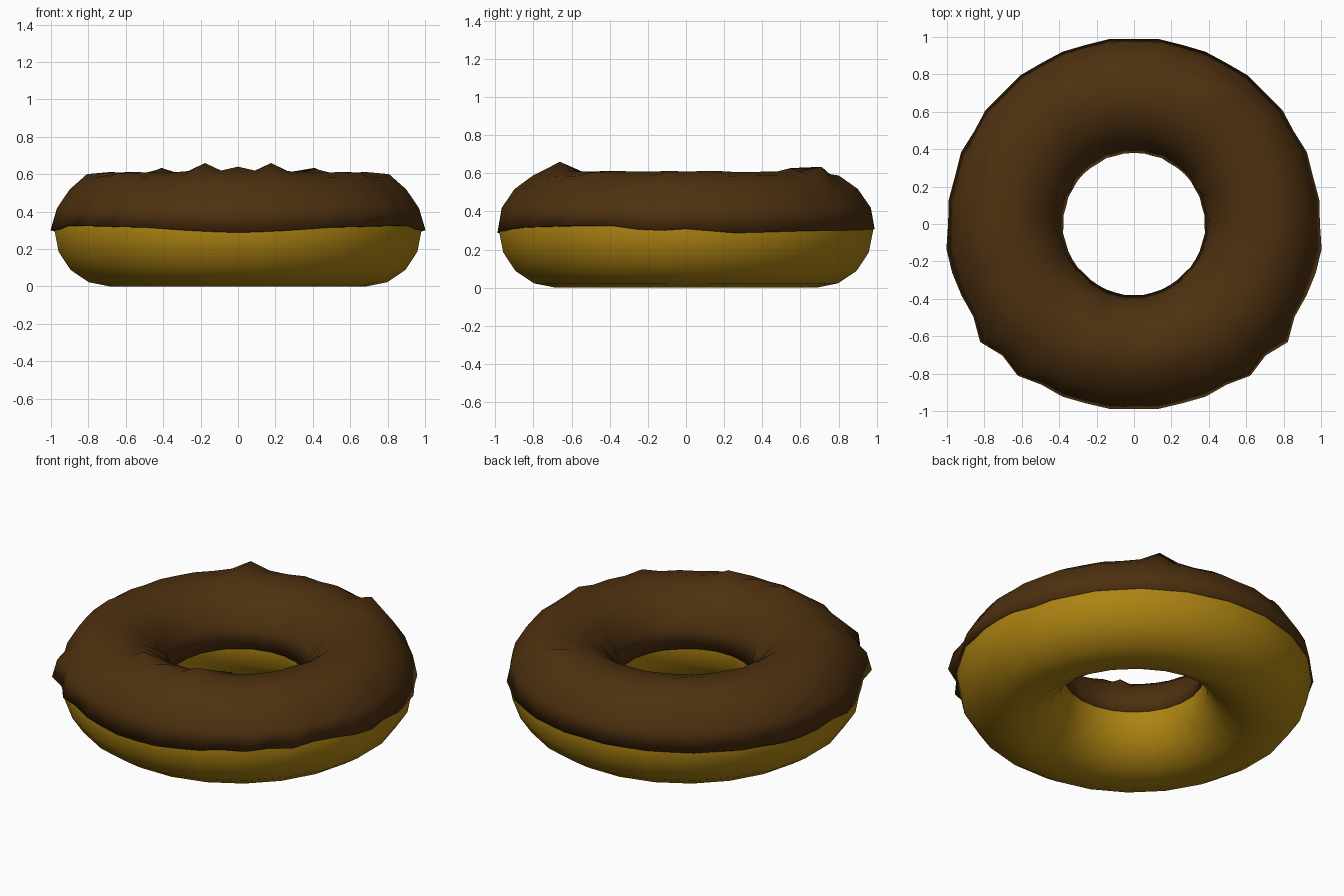
import bpy, bmesh, math, random

if "Cube" in bpy.data.objects:
    bpy.data.objects.remove(bpy.data.objects["Cube"])

R, r, ZC = 0.69, 0.30, 0.30      # ring radius, tube radius, tube centre height
CHORD = math.cos(math.radians(7.5))
random.seed(4)


def material(name, col):
    m = bpy.data.materials.new(name)
    m.diffuse_color = (*col, 1)
    m.use_nodes = True
    m.node_tree.nodes["Principled BSDF"].inputs["Base Color"].default_value = m.diffuse_color
    return m


def ring_mesh(name, n, rows, point, closed, mat):
    """Sweep rows of points around n steps; point(i, j) gives a position."""
    bm = bmesh.new()
    v = [[bm.verts.new(point(i, j)) for j in range(rows)] for i in range(n)]
    for i in range(n):
        a, b = v[i], v[(i + 1) % n]
        for j in range(rows if closed else rows - 1):
            k = (j + 1) % rows
            bm.faces.new((a[j], b[j], b[k], a[k]))
    bmesh.ops.recalc_face_normals(bm, faces=bm.faces)
    me = bpy.data.meshes.new(name)
    bm.to_mesh(me)
    bm.free()
    me.materials.append(mat)
    for p in me.polygons:
        p.use_smooth = True
    ob = bpy.data.objects.new(name, me)
    bpy.context.collection.objects.link(ob)
    return ob


def place(ang, phi, rad, flat=1.0):
    """ang measured from the front, phi around the tube (0 outer, 90 top)."""
    a, p = math.radians(ang), math.radians(phi)
    d = (R + rad * math.cos(p)) * flat
    return (d * math.sin(a), -d * math.cos(a), ZC + rad * math.sin(p))


# dough ring
ring_mesh("dough_ring", 24, 16,
          lambda i, j: place(7.5 + 15 * i, 22.5 * j, r), True,
          material("golden dough", (0.42, 0.23, 0.006)))

# lumps in the icing: angle from front, tube angle, height
LUMPS = [(0, 90, .032), (15, 90, .05), (22.5, 112.5, .012), (37.5, 22.5, .035),
         (37.5, 0, .02), (52.5, 22.5, .03), (52.5, 0, .035), (75, 0, .015),
         (82.5, 0, .014), (52.5, 67.5, .02), (82.5, 67.5, .014),
         (150, 67.5, .05), (142.5, 90, .015), (30, 135, .03),
         (45, 157.5, .02), (120, 157.5, .015), (67.5, 112.5, .012)]
# icing edge height by angle from front
EDGE = [(0, .288), (12, .295), (30, .315), (60, .325), (72, .322), (77, .295),
        (82, .296), (85, .315), (90, .308), (105, .287), (130, .298), (180, .307)]
jitter = [[random.uniform(0, .006) for _ in range(11)] for _ in range(25)]


def edge_phi(s):
    for (a0, z0), (a1, z1) in zip(EDGE, EDGE[1:]):
        if s <= a1:
            z = z0 + (z1 - z0) * (s - a0) / (a1 - a0)
            return math.degrees(math.asin((z - ZC) / r))


def icing_point(i, j):
    ang = 7.5 * i
    s = min(ang, 360 - ang)          # left and right mirror each other
    phi = 22.5 * (j - 1)
    if j <= 1:
        phi = edge_phi(s)
    elif j >= 9:
        phi = 180
    off = -0.01                      # outermost rows tuck into the dough
    if 0 < j < 10:
        off = 0.006 + jitter[round(s / 7.5)][j]
        for a, p, h in LUMPS:
            off += h * math.exp(-((s - a) / 5) ** 2 - ((phi - p) / 14) ** 2)
    return place(ang, phi, r + off, 1 if i % 2 else CHORD)


# lumpy chocolate icing over the upper half
ring_mesh("chocolate_icing", 48, 11, icing_point, False,
          material("chocolate brown", (0.075, 0.03, 0.005)))
